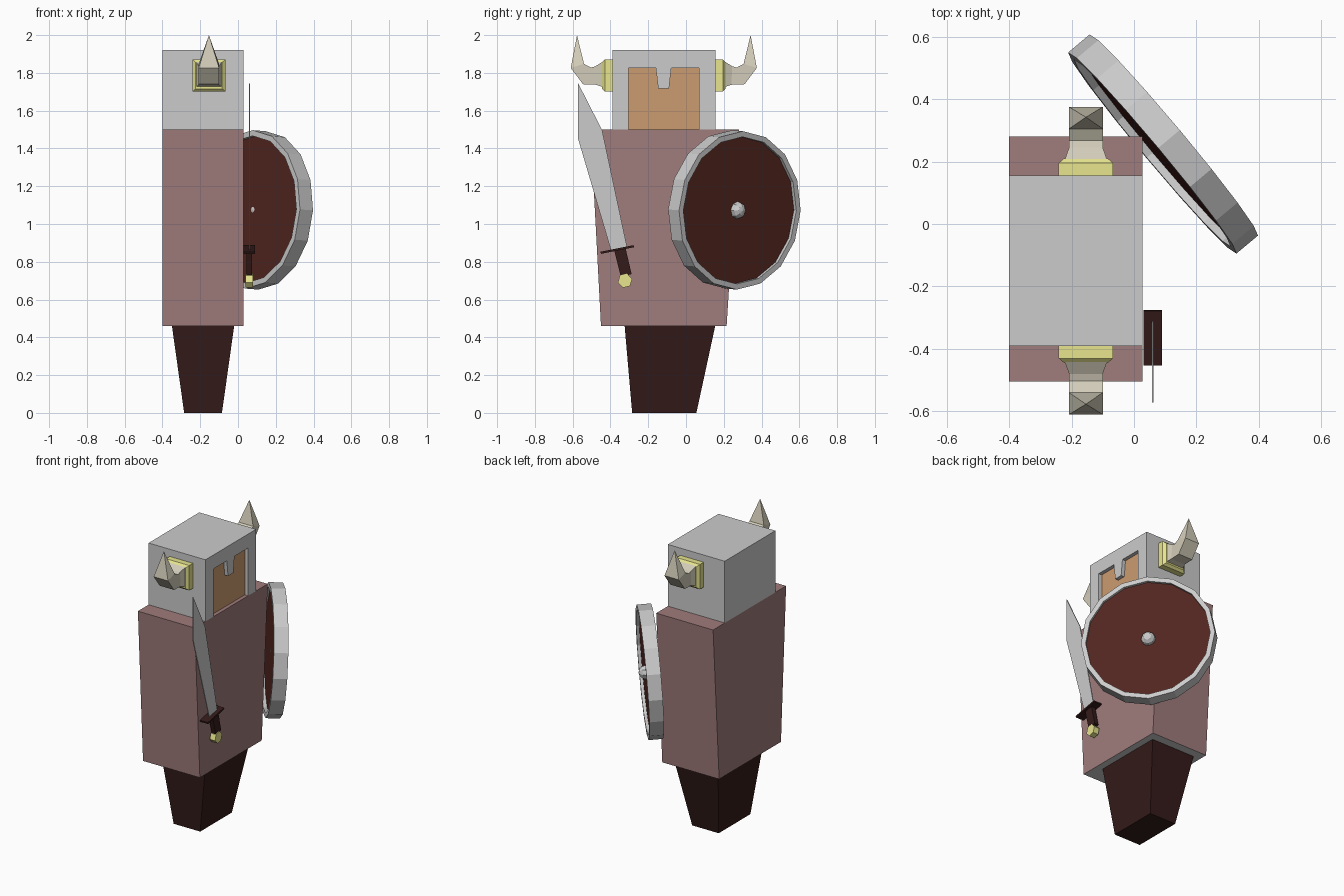
import bpy, bmesh
from math import sin, cos, pi, radians
from mathutils import Vector, Matrix

if "Cube" in bpy.data.objects:
    bpy.data.objects.remove(bpy.data.objects["Cube"])


def material(name, rgb):
    m = bpy.data.materials.new(name)
    m.diffuse_color = (*rgb, 1)
    m.use_nodes = True
    m.node_tree.nodes["Principled BSDF"].inputs["Base Color"].default_value = m.diffuse_color
    return m


CLOTH = material("cloth", (0.35, 0.2, 0.2))
DARK = material("dark_leather", (0.034, 0.011, 0.01))
WOOD = material("red_wood", (0.085, 0.019, 0.014))
SKIN = material("skin", (0.6, 0.33, 0.16))
GOLD = material("gold", (0.8, 0.78, 0.27))
HORN = material("horn", (0.64, 0.6, 0.48))
GREY = material("grey", (0.8, 0.8, 0.8))


def loft(name, rings, mat=None, closed=False):
    """Skin a list of equal-sized rings; cap the ends or close into a loop."""
    bm = bmesh.new()
    vs = [[bm.verts.new(p) for p in r] for r in rings]
    n, k = len(vs[0]), len(vs)
    for i in range(k if closed else k - 1):
        a, b = vs[i], vs[(i + 1) % k]
        for j in range(n):
            bm.faces.new((a[j], a[(j + 1) % n], b[(j + 1) % n], b[j]))
    if not closed:
        bm.faces.new(vs[0])
        bm.faces.new(vs[-1])
    bmesh.ops.remove_doubles(bm, verts=bm.verts, dist=1e-5)
    bmesh.ops.recalc_face_normals(bm, faces=bm.faces)
    me = bpy.data.meshes.new(name)
    bm.to_mesh(me)
    bm.free()
    ob = bpy.data.objects.new(name, me)
    bpy.context.collection.objects.link(ob)
    if mat:
        me.materials.append(mat)
    return ob


def rect(x0, x1, y0, y1, z):
    return [(x0, y0, z), (x1, y0, z), (x1, y1, z), (x0, y1, z)]


def prism(name, yz, x0, x1, mat=None):
    return loft(name, [[(x, y, z) for y, z in yz] for x in (x0, x1)], mat)


# Legs and tapered body (grey underside)
loft("legs", [rect(-.285, -.085, -.285, .055, 0), rect(-.35, -.02, -.325, .155, .462)], DARK)
body = loft("body", [rect(-.4, .028, -.45, .215, .46), rect(-.4, .028, -.505, .28, 1.5)], CLOTH)
body.data.materials.append(GREY)
for f in body.data.polygons:
    if f.normal.z < -0.9:
        f.material_index = 1

# Helmet with a face opening and nose guard
helmet = loft("helmet", [rect(-.4, .028, -.39, .155, 1.5), rect(-.4, .028, -.39, .155, 1.92)])
cutter = prism("face_cutter", [(-.305, 1.4), (.07, 1.4), (.07, 1.825), (-.078, 1.825), (-.09, 1.717),
                               (-.147, 1.717), (-.16, 1.825), (-.305, 1.825)], -.03, .2)
cutter.hide_render = True
cutter.hide_viewport = True
cut = helmet.modifiers.new("face_opening", 'BOOLEAN')
cut.operation, cut.object, cut.solver = 'DIFFERENCE', cutter, 'EXACT'
prism("face", [(-.305, 1.5), (.07, 1.5), (.07, 1.825), (-.305, 1.825)], -.03, .003, SKIN)

# Horns and their gold mounts, mirrored about the head centre
HX, HY = -.154, -.1175
PLATE = [(.27, .0875, .085), (.3125, .0875, .085), (.3275, .07, .07)]
# upper (y, z), lower (y, z), half width
HORNS = [((.205, 1.86), (.205, 1.725), .068), ((.245, 1.835), (.24, 1.737), .054),
         ((.268, 1.828), (.31, 1.74), .054), ((.305, 1.848), (.375, 1.826), .054),
         ((.342, 2.0), (.342, 2.0), 0)]
for side, s in (("left", 1), ("right", -1)):
    loft(side + "_horn_mount",
         [[(HX + a * w, HY + s * d, 1.786 + b * h) for a, b in ((-1, -1), (1, -1), (1, 1), (-1, 1))]
          for d, w, h in PLATE], GOLD)
    loft(side + "_horn",
         [[(HX + a * w, HY + s * (p[0] - HY), p[1]) for a, p in ((-1, lo), (1, lo), (1, up), (-1, up))]
          for up, lo, w in HORNS], HORN)

# Shield frame: faces diagonally outward, tipped slightly down
T = radians(3.4)
N = Vector((.767 * cos(T), .642 * cos(T), -sin(T))).normalized()
U = Vector((.642, -.767, 0)).normalized()
V = U.cross(N)
C = Vector((.1275, .285, 1.072))


def on_shield(r, i, depth):
    a = 2 * pi * i / 16
    return C + U * (r * cos(a)) + V * (r * sin(a)) + N * depth


loft("shield_rim", [[on_shield(r, i, d) for r, d in ((.42, 0), (.42, -.09), (.39, -.09), (.39, 0))]
                    for i in range(16)], closed=True)
loft("shield_board", [[on_shield(.395, i, d) for i in range(16)] for d in (-.065, -.02)], WOOD)

# Shield boss
bm = bmesh.new()
frame = Matrix((U, V, N)).transposed().to_4x4()
bmesh.ops.create_uvsphere(bm, u_segments=8, v_segments=6, radius=.047,
                          matrix=Matrix.Translation(C - N * .022) @ frame)
me = bpy.data.meshes.new("shield_boss")
bm.to_mesh(me)
bm.free()
bpy.context.collection.objects.link(bpy.data.objects.new("shield_boss", me))

# Sword
prism("sword_blade", [(-.397, .86), (-.312, .878), (-.444, 1.497), (-.571, 1.745), (-.571, 1.45)],
      .057, .063)
prism("sword_guard", [(-.45, .842), (-.275, .877), (-.278, .888), (-.453, .853)], .03, .09, DARK)
prism("sword_grip", [(-.38, .86), (-.32, .872), (-.288, .735), (-.345, .72)], .045, .075, DARK)
prism("sword_pommel", [(-.323 + .039 * cos(i * pi / 3 + .23), .7 + .039 * sin(i * pi / 3 + .23))
                       for i in range(6)], .04, .08, GOLD)
